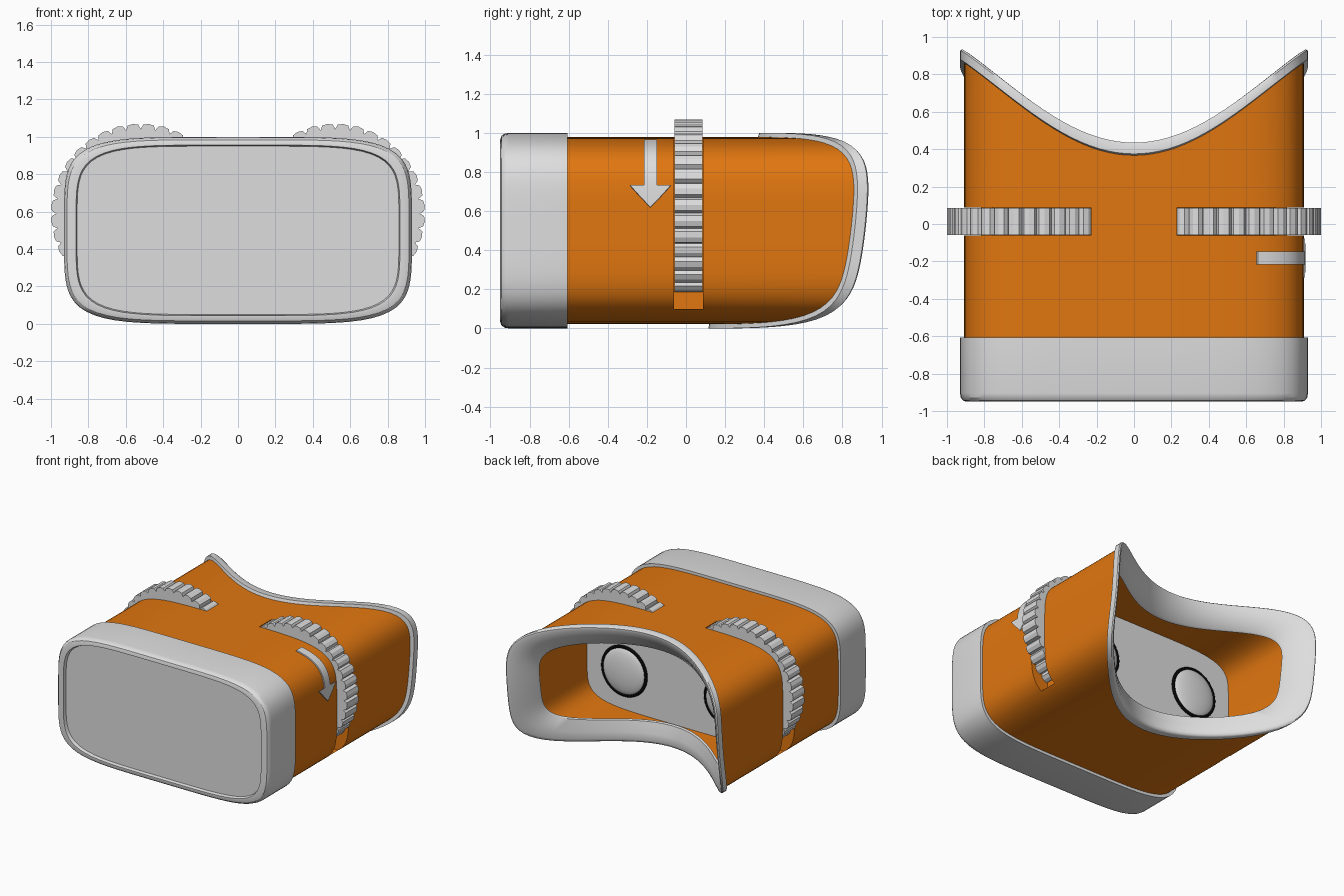
import bpy, bmesh, math

if "Cube" in bpy.data.objects:
    bpy.data.objects.remove(bpy.data.objects["Cube"])

N = 128      # points around each cross-section
EXP = 5.0    # roundness of the boxy outline


def material(name, rgb):
    m = bpy.data.materials.new(name)
    m.diffuse_color = (*rgb, 1)
    m.use_nodes = True
    m.node_tree.nodes["Principled BSDF"].inputs["Base Color"].default_value = m.diffuse_color
    return m


GREY = material("light grey", (0.73, 0.73, 0.73))
ORANGE = material("orange", (0.75, 0.182, 0.005))
BLACK = material("black", (0.005, 0.005, 0.005))


def loft(name, loops, mat, cyclic=False, smooth=30):
    """Skin a list of equal-length closed loops into one solid."""
    bm = bmesh.new()
    rows = [[bm.verts.new(p) for p in loop] for loop in loops]
    pairs = list(zip(rows, rows[1:])) + ([(rows[-1], rows[0])] if cyclic else [])
    n = len(rows[0])
    for a, b in pairs:
        for i in range(n):
            j = (i + 1) % n
            bm.faces.new((a[i], a[j], b[j], b[i]))
    if not cyclic:
        bm.faces.new(rows[0])
        bm.faces.new(rows[-1])
    bmesh.ops.recalc_face_normals(bm, faces=bm.faces)
    me = bpy.data.meshes.new(name)
    bm.to_mesh(me)
    bm.free()
    me.materials.append(mat)
    ob = bpy.data.objects.new(name, me)
    bpy.context.collection.objects.link(ob)
    if smooth:
        shade(ob, smooth)
    return ob


def shade(ob, deg=30):
    bpy.ops.object.select_all(action='DESELECT')
    ob.select_set(True)
    bpy.context.view_layer.objects.active = ob
    bpy.ops.object.shade_smooth_by_angle(angle=math.radians(deg))


def outline(a, b, phi):
    """Point (x, z) on the rounded-box outline with half sizes a, b."""
    c, s = math.cos(phi), math.sin(phi)
    k = (abs(c) ** EXP + abs(s) ** EXP) ** (-1 / EXP)
    return a * c * k, 0.5 + b * s * k


def face_edge(x, z):
    """Depth of the curved edge that fits the face: brow on top, nose below."""
    t = min(abs(x) / 0.93, 1)
    f = t * t * (1.38 - 0.38 * t * t)
    near = 0.18 + 0.26 * z
    far = 0.95 - 0.13 * (1 - z) ** 2.5
    return near + (far - near) * f


def ring(a, b, y=None, off=0.0):
    """Cross-section loop, at flat depth y or following the face edge."""
    pts = []
    for i in range(N):
        x, z = outline(a, b, 2 * math.pi * i / N)
        pts.append((x, face_edge(x, z) + off if y is None else y, z))
    return pts


# Orange shell with hollow eyepiece
body = loft("body_shell", [
    ring(0.91, 0.478, -0.63), ring(0.91, 0.478, off=-0.04),
    ring(0.79, 0.345, off=-0.08), ring(0.78, 0.34, 0.11)], ORANGE, smooth=0)

# Wheel slots cut into the shell
for s in (-1, 1):
    prof = [(0.23, 1.2), (0.23, 0.93), (0.76, 0.3), (0.76, 0.1), (1.2, 0.1), (1.2, 1.2)]
    cutter = loft("slot_cutter", [[(s * x, y, z) for x, z in prof]
                                  for y in (-0.062, 0.087)], ORANGE, smooth=0)
    cutter.hide_render = True
    mod = body.modifiers.new("slot", 'BOOLEAN')
    mod.operation, mod.solver, mod.object = 'DIFFERENCE', 'EXACT', cutter
    bpy.context.view_layer.objects.active = body
    bpy.ops.object.modifier_apply(modifier=mod.name)
    bpy.data.objects.remove(cutter)
shade(body)

# Front cap with recessed front plate
loft("front_cap", [
    ring(0.90, 0.47, -0.607), ring(0.93, 0.5, -0.607), ring(0.93, 0.5, -0.905),
    ring(0.926, 0.496, -0.928), ring(0.914, 0.484, -0.944), ring(0.895, 0.466, -0.95),
    ring(0.866, 0.456, -0.95), ring(0.86, 0.45, -0.925)], GREY)

# Face rim around the eyepiece
loft("face_rim", [
    ring(0.905, 0.473, off=-0.068), ring(0.93, 0.5, off=-0.065), ring(0.93, 0.5, off=-0.015),
    ring(0.922, 0.493, off=-0.003), ring(0.905, 0.475, off=0.0), ring(0.86, 0.42, off=-0.02),
    ring(0.785, 0.335, off=-0.065), ring(0.78, 0.33, off=-0.085),
    ring(0.80, 0.355, off=-0.09)], GREY, cyclic=True, smooth=45)

# Inner plate carrying the lenses
loft("lens_plate", [ring(0.779, 0.339, 0.10), ring(0.779, 0.339, 0.125)], GREY)

for s, side in ((-1, "left"), (1, "right")):
    # Lens and its black ring
    bpy.ops.mesh.primitive_uv_sphere_add(segments=48, ring_count=24, radius=0.185,
                                         location=(s * 0.45, 0.125, 0.47))
    lens = bpy.context.object
    lens.name = side + "_lens"
    lens.scale = (1, 0.22, 1)
    lens.data.materials.append(GREY)
    shade(lens)
    bpy.ops.mesh.primitive_torus_add(location=(s * 0.45, 0.127, 0.47), rotation=(math.pi / 2, 0, 0),
                                     major_radius=0.189, minor_radius=0.013,
                                     major_segments=48, minor_segments=10)
    hoop = bpy.context.object
    hoop.name = side + "_lens_ring"
    hoop.data.materials.append(BLACK)
    shade(hoop)

    # Notched adjusting wheel
    teeth, prof = 36, []
    for i in range(teeth):
        for frac, r in ((0, 0.452), (0.16, 0.475), (0.5, 0.481), (0.84, 0.475)):
            a = 2 * math.pi * (i + frac) / teeth
            prof.append((s * (0.52 + r * math.cos(a)), 0.59 + r * math.sin(a)))
    loft(side + "_wheel", [[(x, y, z) for x, z in prof] for y in (-0.06, 0.085)], GREY, smooth=15)

# Raised arrow wrapped over the right shoulder
rows = [(53 - 27.2 * i / 14, 0.034) for i in range(15)]
rows += [(25.7 - 11.7 * i / 6, 0.103 * (1 - i / 6) + 0.001) for i in range(7)]
loops = []
for deg, w in rows:
    xi, zi = outline(0.90, 0.468, math.radians(deg))
    xo, zo = outline(0.918, 0.487, math.radians(deg))
    loops.append([(xi, -0.182 - w, zi), (xo, -0.182 - w, zo),
                  (xo, -0.182 + w, zo), (xi, -0.182 + w, zi)])
loft("direction_arrow", loops, GREY)
